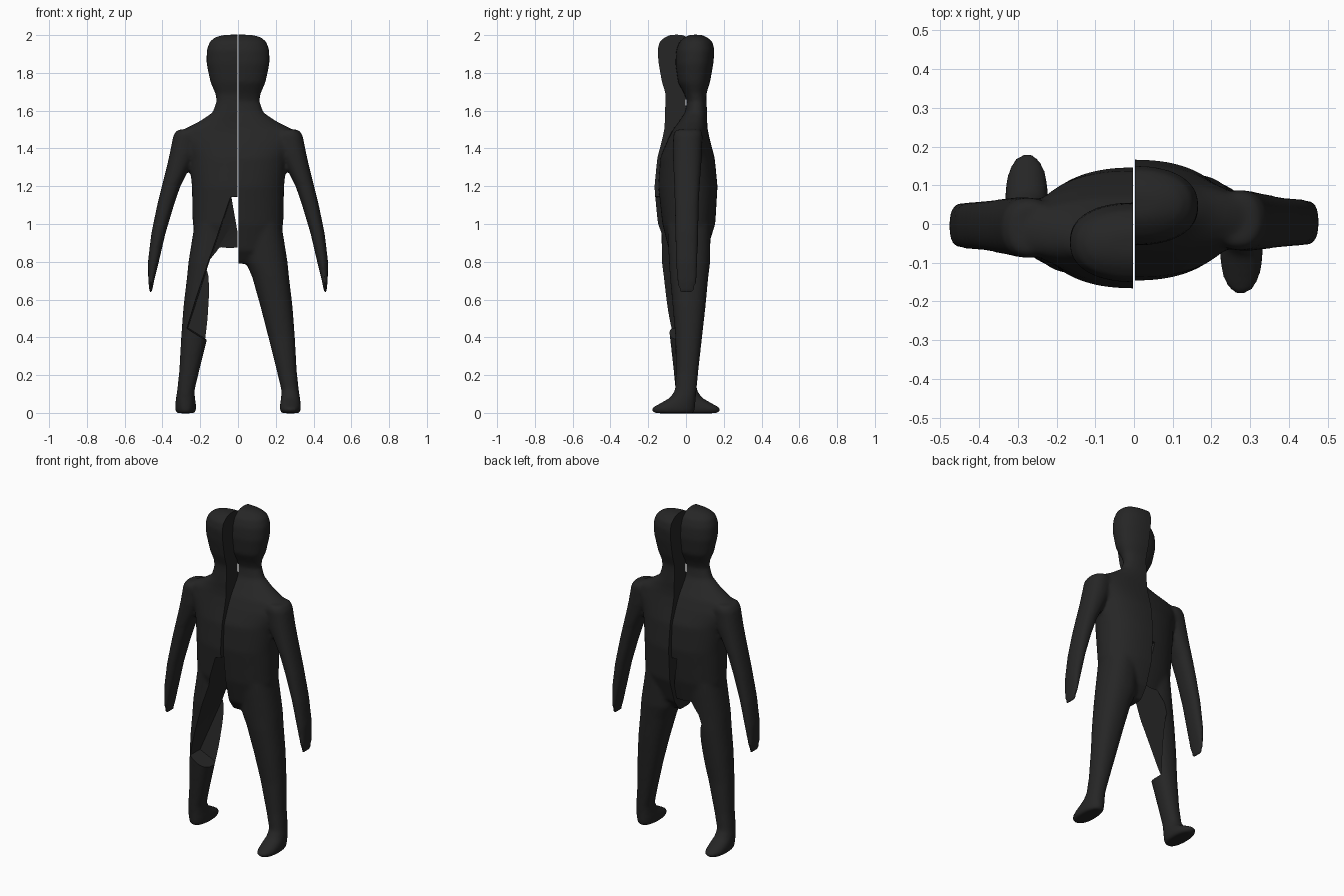
import bpy, bmesh, math
from mathutils import Matrix

if "Cube" in bpy.data.objects:
    bpy.data.objects.remove(bpy.data.objects["Cube"])

mat = bpy.data.materials.new("charcoal black")
mat.diffuse_color = (0.019, 0.019, 0.019, 1)
mat.use_nodes = True
mat.node_tree.nodes["Principled BSDF"].inputs["Base Color"].default_value = mat.diffuse_color


def make_object(name, bm):
    me = bpy.data.meshes.new(name)
    bm.to_mesh(me)
    bm.free()
    me.materials.append(mat)
    ob = bpy.data.objects.new(name, me)
    bpy.context.collection.objects.link(ob)
    return ob


def loft(bm, rings, seg=40, power=0.88):
    """Closed rounded tube through rings of (z, x min, x max, y min, y max)."""
    loops = []
    for z, x0, x1, y0, y1 in rings:
        loop = []
        for i in range(seg):
            a = 2 * math.pi * i / seg
            c, s = math.cos(a), math.sin(a)
            c = math.copysign(abs(c) ** power, c)
            s = math.copysign(abs(s) ** power, s)
            loop.append(bm.verts.new(((x0 + x1) / 2 + (x1 - x0) / 2 * c,
                                      (y0 + y1) / 2 + (y1 - y0) / 2 * s, z)))
        loops.append(loop)
    for a, b in zip(loops, loops[1:]):
        for i in range(seg):
            j = (i + 1) % seg
            bm.faces.new((a[i], a[j], b[j], b[i]))
    bm.faces.new(loops[0][::-1])
    bm.faces.new(loops[-1])


def hull(name, pts):
    bm = bmesh.new()
    for p in pts:
        bm.verts.new(p)
    res = bmesh.ops.convex_hull(bm, input=bm.verts[:])
    junk = [g for g in res["geom_interior"] if isinstance(g, bmesh.types.BMVert)]
    bmesh.ops.delete(bm, geom=junk, context='VERTS')
    bmesh.ops.recalc_face_normals(bm, faces=bm.faces[:])
    ob = make_object(name, bm)
    ob.hide_render = True
    return ob


def baked(ob):
    dg = bpy.context.evaluated_depsgraph_get()
    dg.update()
    return bpy.data.meshes.new_from_object(ob.evaluated_get(dg))


def smooth(me):
    me.shade_smooth()
    me.set_sharp_from_angle(angle=math.radians(40))


bm = bmesh.new()
# torso, neck and head: z, half width, front, back
trunk = [(0.79, .09, -.04, .06), (0.86, .20, -.09, .11), (1.0, .24, -.125, .155),
         (1.2, .244, -.147, .167), (1.35, .26, -.137, .152), (1.44, .30, -.10, .128),
         (1.50, .29, -.07, .115), (1.54, .21, -.04, .112), (1.59, .135, -.005, .112),
         (1.65, .114, .005, .108), (1.69, .12, -.01, .108), (1.75, .146, -.042, .127),
         (1.85, .167, -.056, .145), (1.92, .166, -.052, .151), (1.965, .15, -.035, .14),
         (1.99, .12, -.005, .11), (2.002, .07, .02, .08)]
loft(bm, [(z, -w, w, f, b) for z, w, f, b in trunk])
# arm
loft(bm, [(1.50, .22, .32, -.055, .08), (1.47, .2, .342, -.068, .088), (1.37, .22, .362, -.07, .085),
          (1.3, .255, .378, -.067, .08), (1.2, .305, .403, -.063, .073), (1.1, .339, .428, -.06, .068),
          (.95, .384, .459, -.057, .065), (.8, .419, .477, -.054, .062),
          (.7, .444, .475, -.05, .058), (.635, .457, .468, -.035, .04)])
# leg and foot
loft(bm, [(1.0, .03, .23, -.10, .13), (.8, .04, .262, -.09, .128), (.72, .075, .27, -.085, .118),
          (.56, .12, .289, -.07, .103), (.4, .161, .301, -.056, .085), (.22, .206, .311, -.054, .065),
          (.12, .23, .322, -.058, .056), (.08, .228, .328, -.085, .052), (.05, .223, .332, -.138, .05),
          (.025, .221, .333, -.183, .048), (0.004, .224, .33, -.178, .044), (-.002, .235, .32, -.16, .035)])
body = make_object("body_source", bm)

# fuse and soften the parts
rm = body.modifiers.new("fuse", 'REMESH')
rm.mode = 'VOXEL'
rm.voxel_size = 0.0105
sm = body.modifiers.new("soften", 'SMOOTH')
sm.factor = 0.5
sm.iterations = 7
fused = baked(body)
bpy.data.objects.remove(body)

# keep one half and close the cut
bm = bmesh.new()
bm.from_mesh(fused)
bmesh.ops.bisect_plane(bm, geom=bm.verts[:] + bm.edges[:] + bm.faces[:], dist=1e-5,
                       plane_co=(0.002, 0, 0), plane_no=(1, 0, 0), clear_inner=True)
bmesh.ops.holes_fill(bm, edges=[e for e in bm.edges if e.is_boundary], sides=0)
bmesh.ops.triangulate(bm, faces=[f for f in bm.faces if len(f.verts) > 4])
bmesh.ops.recalc_face_normals(bm, faces=bm.faces[:])
left_bm = bm.copy()
right = make_object("right_half_figure", bm)
smooth(right.data)

# other half faces the opposite way
left_bm.transform(Matrix.Rotation(math.pi, 4, 'Z'))
left = make_object("left_half_figure", left_bm)

# missing shards of the inner thigh and pelvis
thigh = hull("thigh_shard_cutter", [
    (.05, -.3, 1.15), (-.04, -.3, 1.15), (-.285, -.3, .44), (-.17, -.3, .375), (.05, -.3, .27),
    (.05, .06, 1.14), (-.04, .03, 1.13), (.05, .10, .86), (-.155, .095, .79),
    (-.265, .01, .45), (-.16, .03, .385), (.05, .08, .35)])
notch = hull("pelvis_shard_cutter", [(x, y, z) for y in (-.31, .31) for x, z in
                                     ((-.035, 1.142), (.06, 1.142), (.0, .95), (.06, .6))])
for c in (thigh, notch):
    m = left.modifiers.new("cut", 'BOOLEAN')
    m.operation = 'DIFFERENCE'
    m.solver = 'EXACT'
    m.object = c
cut = baked(left)
left.modifiers.clear()
left.data = cut
smooth(left.data)
for c in (thigh, notch):
    bpy.data.objects.remove(c)
